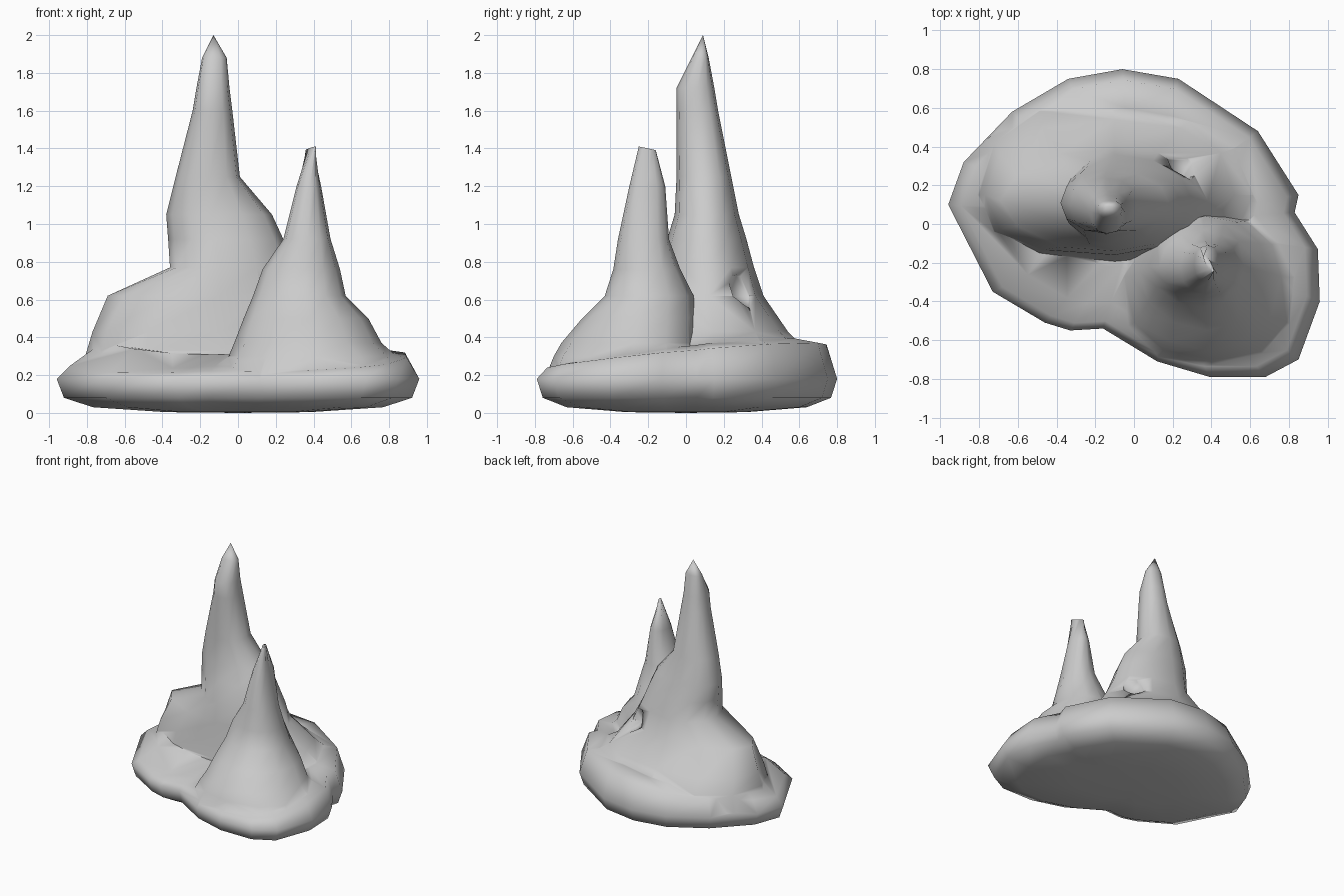
import bpy, bmesh, math

if "Cube" in bpy.data.objects:
    bpy.data.objects.remove(bpy.data.objects["Cube"])


def loft(name, rings, low, high):
    """Skin equal-length point rings and close both ends with a centre point."""
    bm = bmesh.new()
    vs = [[bm.verts.new(p) for p in r] for r in rings]
    n = len(vs[0])
    for a, b in zip(vs, vs[1:]):
        for i in range(n):
            j = (i + 1) % n
            bm.faces.new((a[i], a[j], b[j], b[i]))
    lo, hi = bm.verts.new(low), bm.verts.new(high)
    for i in range(n):
        j = (i + 1) % n
        bm.faces.new((vs[0][j], vs[0][i], lo))
        bm.faces.new((vs[-1][i], vs[-1][j], hi))
    bmesh.ops.recalc_face_normals(bm, faces=bm.faces)
    me = bpy.data.meshes.new(name)
    bm.to_mesh(me)
    bm.free()
    ob = bpy.data.objects.new(name, me)
    bpy.context.collection.objects.link(ob)
    return ob


def combine(ob, other, operation):
    """Boolean another solid into ob and discard it."""
    mod = ob.modifiers.new("combine", 'BOOLEAN')
    mod.operation = operation
    mod.solver = 'EXACT'
    mod.object = other
    bpy.ops.object.select_all(action='DESELECT')
    ob.select_set(True)
    bpy.context.view_layer.objects.active = ob
    bpy.ops.object.modifier_apply(modifier=mod.name)
    bpy.data.objects.remove(other)


def lopsided_ring(z, x0, x1, y0, y1, cx, cy, power=.85, n=12):
    """Oval with a different reach on each side; a higher power is more pointed."""
    pts = []
    for i in range(n):
        t = 2 * math.pi * i / n
        c, s = math.cos(t), math.sin(t)
        u = math.copysign(abs(c) ** power, c)
        v = math.copysign(abs(s) ** power, s)
        pts.append((cx + u * ((x1 - cx) if u > 0 else (cx - x0)),
                    cy + v * ((y1 - cy) if v > 0 else (cy - y0)), z))
    return pts


# Rounded, kidney-shaped ground slab with a gently tilted top
outline = [(-.96, .1), (-.73, -.35), (-.46, -.51), (-.33, -.55), (-.16, -.54),
           (.12, -.71), (.39, -.79), (.68, -.79), (.85, -.7), (.96, -.4),
           (.95, -.13), (.83, .06), (.85, .15), (.64, .48), (.23, .75),
           (-.06, .8), (-.34, .75), (-.63, .58), (-.88, .32)]


def top_z(x, y):
    return .285 + .05 * x + .1 * y


slab = [[(x * s, y * s, z) for x, y in outline]
        for s, z in ((.4, .004), (.8, .03), (.96, .08), (1, .18))]
slab.append([(x * .93, y * .93, top_z(x, y)) for x, y in outline])
# Inner ring of the top, banked up at the left
slab.append([(x * .75, y * .75, top_z(x, y) + .025 + .1 * (x < -.7))
             for x, y in outline])
slab.append([(x * .4, y * .4, .31) for x, y in outline])
base = loft("twin_spire_rock", slab, (0, 0, 0), (0, 0, .31))

# Tall spire on a broad shoulder: z, left, right, front, back, centre x, centre y
tall = [(.2, -.84, .74, -.21, .68, -.1, .15),
        (.33, -.80, .68, -.19, .64, -.1, .15),
        (.43, -.77, .52, -.17, .54, -.1, .15),
        (.62, -.69, .38, -.16, .41, -.1, .12, 1.1),
        (.77, -.36, .30, -.14, .36, -.1, .12, 1),
        (.92, -.37, .24, -.10, .32, -.12, .11, 1),
        (1.05, -.38, .18, -.06, .28, -.14, .11, 1),
        (1.25, -.33, .01, -.05, .24, -.15, .1),
        (1.6, -.24, -.03, -.05, .17, -.14, .07),
        (1.72, -.22, -.045, -.05, .15, -.14, .06),
        (1.88, -.19, -.06, .03, .12, -.13, .08)]
spire = loft("tall_spire", [lopsided_ring(*r) for r in tall],
             (-.1, .15, .2), (-.13, .09, 2))

# Small hollow in the back right of the tall spire
bpy.ops.mesh.primitive_ico_sphere_add(subdivisions=1, radius=.12,
                                      location=(.28, .33, .67))
cutter = bpy.context.object
cutter.name = "hollow_cutter"
cutter.hide_render = True
combine(spire, cutter, 'DIFFERENCE')

# Shorter spire at the front right, ending in a short sloping ridge
short = [(.2, -.10, .92, -.74, .06, .4, -.28),
         (.3, -.05, .84, -.70, .06, .4, -.27),
         (.37, -.02, .76, -.66, .06, .4, -.27, 1),
         (.5, .03, .69, -.55, .05, .38, -.25, 1),
         (.62, .08, .57, -.43, .04, .36, -.22, 1),
         (.76, .13, .54, -.385, -.03, .36, -.22, 1),
         (.92, .24, .49, -.36, -.09, .37, -.22),
         (1.2, .31, .44, -.30, -.11, .38, -.21)]
rings = [lopsided_ring(*r) for r in short]
ridge = []
for i in range(12):
    t = 2 * math.pi * i / 12
    along, across = math.sin(t), .012 * math.cos(t)
    ridge.append((.385 - .025 * along + across, -.205 + .045 * along + across * .5,
                  1.4 - .01 * along))
spire2 = loft("short_spire", rings + [ridge], (.4, -.28, .2), (.385, -.205, 1.4))

# Fuse everything into one rock so no hidden surfaces remain
combine(base, spire, 'UNION')
combine(base, spire2, 'UNION')
bpy.ops.object.shade_smooth_by_angle(angle=math.radians(75))
